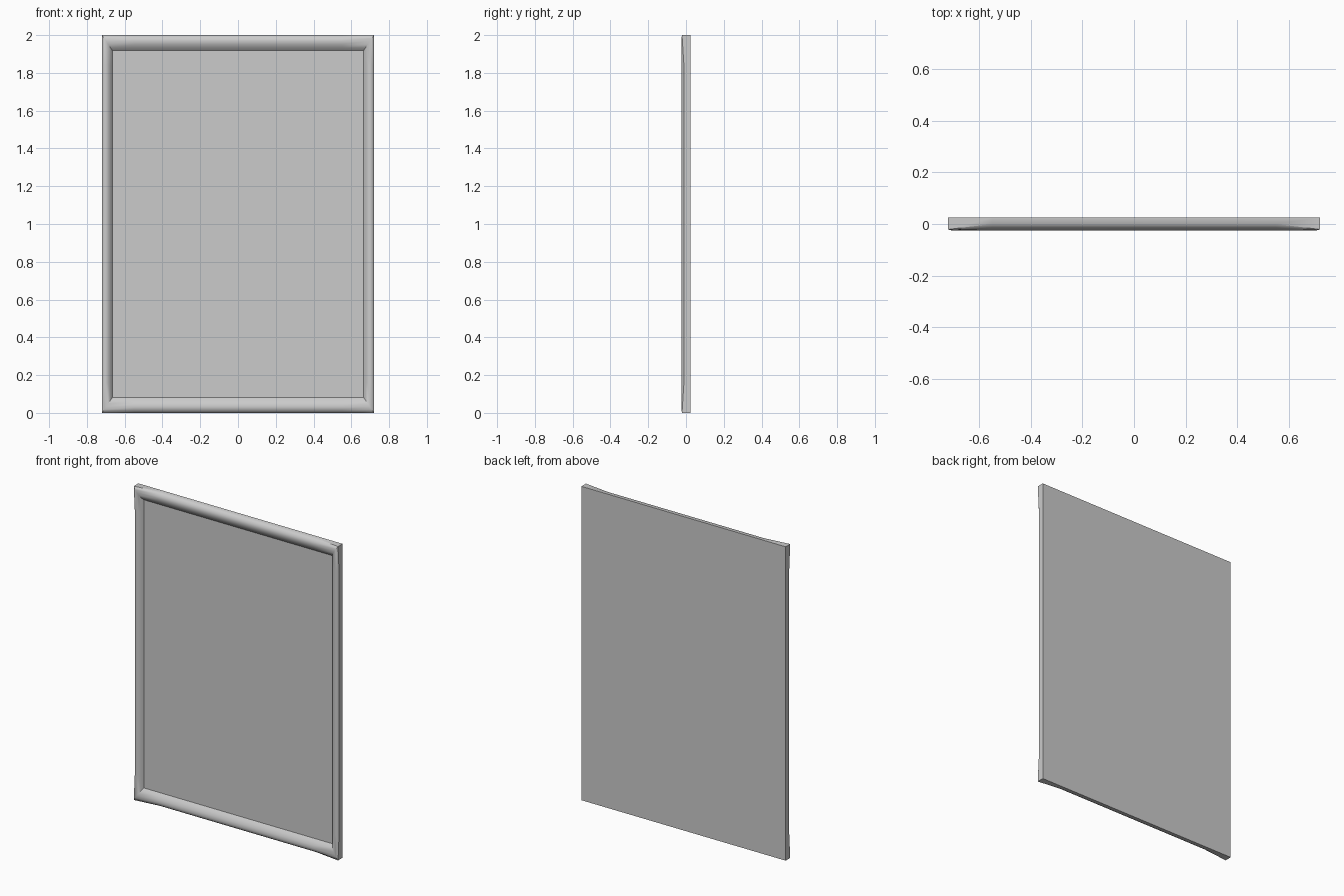
import bpy, bmesh, math

if "Cube" in bpy.data.objects:
    bpy.data.objects.remove(bpy.data.objects["Cube"])

HW, H = 0.72, 2.0            # half width, height
FX, FZ = 0.055, 0.082        # moulding width on the sides / top and bottom
TX, TZ = 0.55, 0.84          # where the corner taper ends, from the centre
BACK, PANEL = 0.025, 0.003

# moulding profile: inset fraction, y at corners, y mid top/bottom, y mid sides
PROFILE = [
    (0.00, BACK, BACK, BACK),
    (0.00, -0.021, 0.000, -0.011),
    (0.10, -0.023, -0.013, -0.018),
    (0.22, -0.0245, -0.021, -0.0225),
    (0.38, -0.025, -0.025, -0.025),
    (0.60, -0.021, -0.021, -0.021),
    (0.82, -0.011, -0.011, -0.011),
    (1.00, PANEL, PANEL, PANEL),
    (1.00, 0.02, 0.02, 0.02),
]


def ring(bm, f, yc, yh, yv):
    """One loop round the frame: a corner and two taper stations per side."""
    x, z = HW - f * FX, H / 2 - f * FZ
    pts = [(-x, yc, -z), (-TX, yh, -z), (TX, yh, -z),
           (x, yc, -z), (x, yv, -TZ), (x, yv, TZ),
           (x, yc, z), (TX, yh, z), (-TX, yh, z),
           (-x, yc, z), (-x, yv, TZ), (-x, yv, -TZ)]
    return [bm.verts.new((px, py, pz + H / 2)) for px, py, pz in pts]


def finish(bm, name):
    bmesh.ops.recalc_face_normals(bm, faces=bm.faces)
    me = bpy.data.meshes.new(name)
    bm.to_mesh(me)
    bm.free()
    ob = bpy.data.objects.new(name, me)
    bpy.context.collection.objects.link(ob)
    return ob


# Frame moulding with a flat back
bm = bmesh.new()
rings = [ring(bm, *p) for p in PROFILE]
for a, b in zip(rings, rings[1:]):
    for i in range(12):
        j = (i + 1) % 12
        bm.faces.new((a[i], a[j], b[j], b[i]))
bm.faces.new(rings[0])
frame = finish(bm, "frame")
bpy.context.view_layer.objects.active = frame
frame.select_set(True)
bpy.ops.object.shade_smooth_by_angle(angle=math.radians(35))

# Flat panel set inside the frame
bm = bmesh.new()
bmesh.ops.create_cube(bm, size=1)
for v in bm.verts:
    v.co.x *= 2 * (HW - FX)
    v.co.y = PANEL if v.co.y < 0 else 0.02
    v.co.z = v.co.z * (H - 2 * FZ) + H / 2
finish(bm, "panel")
